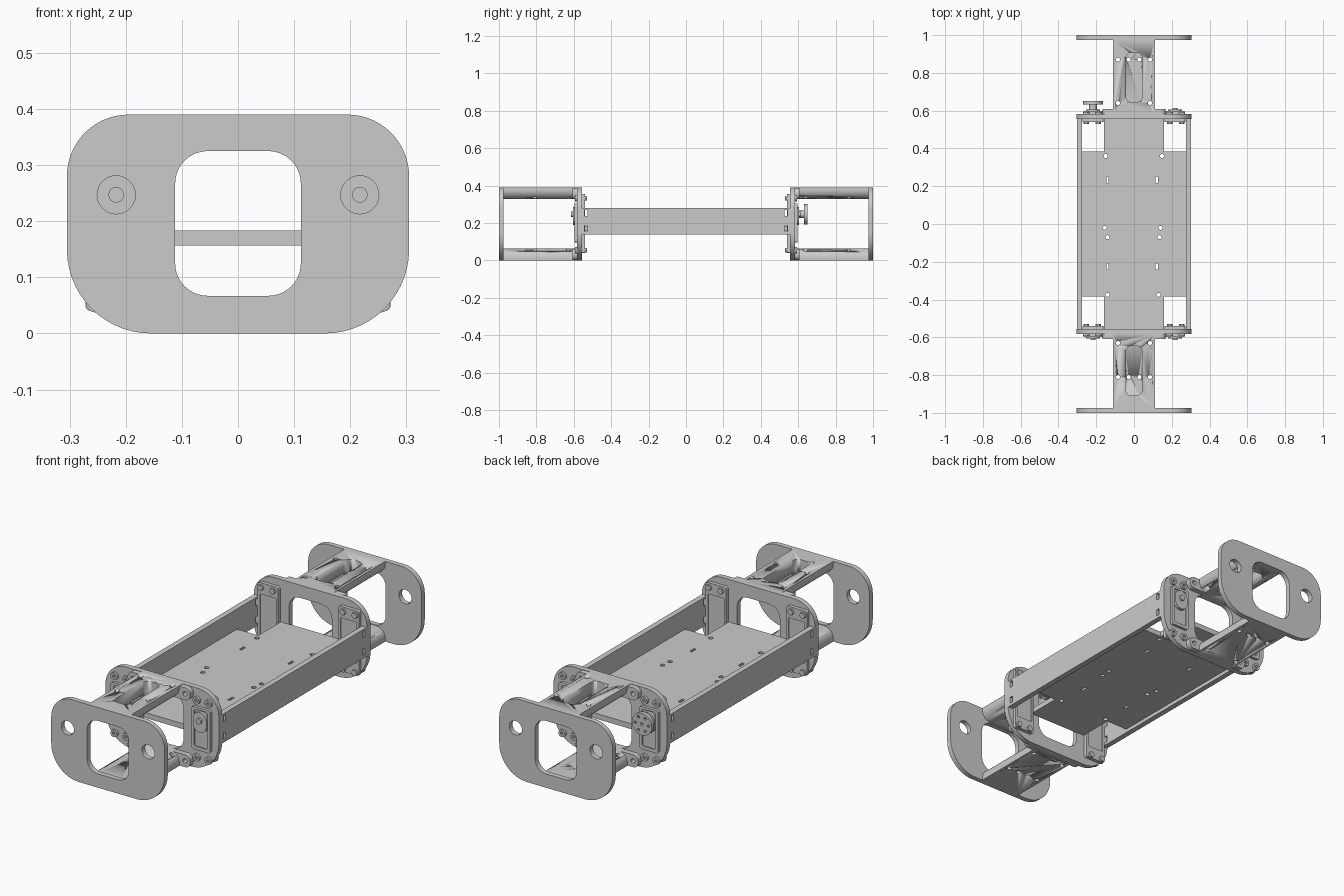
import bpy, bmesh, math
from mathutils import Matrix, Vector

if "Cube" in bpy.data.objects:
    bpy.data.objects.remove(bpy.data.objects["Cube"])

AXES = {  # local u, v, w directions for each drawing plane
    'XY': ((1, 0, 0), (0, 1, 0), (0, 0, 1)),
    'XZ': ((1, 0, 0), (0, 0, 1), (0, 1, 0)),
    'YZ': ((0, 1, 0), (0, 0, 1), (1, 0, 0)),
}


def rrect(u0, u1, v0, v1, r=0.0, r_low=None, n=10):
    """Rounded rectangle outline, optional other radius for the lower corners."""
    r_low = r if r_low is None else r_low
    pts = []
    for su, sv, a0 in ((1, 1, 0), (-1, 1, 90), (-1, -1, 180), (1, -1, 270)):
        rad = r if sv > 0 else r_low
        u, v = (u1 if su > 0 else u0), (v1 if sv > 0 else v0)
        if rad < 1e-4:
            pts.append((u, v))
            continue
        for i in range(n + 1):
            a = math.radians(a0 + 90 * i / n)
            pts.append((u - su * rad + rad * math.cos(a), v - sv * rad + rad * math.sin(a)))
    return pts


def circ(u, v, r, n=20):
    return [(u + r * math.cos(2 * math.pi * i / n), v + r * math.sin(2 * math.pi * i / n)) for i in range(n)]


def extrude(name, loops, plane, a, b):
    """Extrude an outline with holes between a and b along the plane normal."""
    lo, hi = min(a, b), max(a, b)
    cu = bpy.data.curves.new(name, 'CURVE')
    cu.dimensions, cu.fill_mode, cu.extrude = '2D', 'BOTH', (hi - lo) / 2
    for pts in loops:
        sp = cu.splines.new('POLY')
        sp.points.add(len(pts) - 1)
        for p, (u, v) in zip(sp.points, pts):
            p.co = (u, v, 0, 1)
        sp.use_cyclic_u = True
    tmp = bpy.data.objects.new(name, cu)
    bpy.context.collection.objects.link(tmp)
    dg = bpy.context.evaluated_depsgraph_get()
    me = bpy.data.meshes.new_from_object(tmp.evaluated_get(dg))
    bpy.data.objects.remove(tmp)
    m = Matrix(AXES[plane]).transposed().to_4x4()
    m.translation = Vector(AXES[plane][2]) * (lo + hi) / 2
    me.transform(m)
    bm = bmesh.new()
    bm.from_mesh(me)
    bmesh.ops.remove_doubles(bm, verts=bm.verts, dist=1e-5)
    bmesh.ops.recalc_face_normals(bm, faces=bm.faces)
    bm.to_mesh(me)
    bm.free()
    ob = bpy.data.objects.new(name, me)
    bpy.context.collection.objects.link(ob)
    bpy.ops.object.select_all(action='DESELECT')
    ob.select_set(True)
    bpy.context.view_layer.objects.active = ob
    bpy.ops.object.shade_smooth_by_angle(angle=math.radians(30))
    return ob


def cut(ob, cutters):
    for c in cutters:
        md = ob.modifiers.new('cut', 'BOOLEAN')
        md.operation, md.solver, md.object = 'DIFFERENCE', 'EXACT', c
        bpy.context.view_layer.objects.active = ob
        bpy.ops.object.modifier_apply(modifier=md.name)
        bpy.data.objects.remove(c)


AX = 0.217   # servo axis x
AZ = 0.247   # servo axis z

# deck with corner notches, screw holes and strap slots
deck = [(-.16, -.56), (.16, -.56), (.16, -.385), (.275, -.385), (.275, .385), (.16, .385),
        (.16, .56), (-.16, .56), (-.16, .385), (-.275, .385), (-.275, -.385), (-.16, -.385)]
holes = [circ(x, y, .011, 12) for x, y in ((-.15, .36), (.148, .36), (-.155, -.02), (.14, -.02),
                                           (-.14, -.07), (.135, -.07), (-.14, -.375), (.13, -.375))]
slots = [rrect(x - .006, x + .006, y - .017, y + .017) for x in (-.14, .12) for y in (-.225, .235)]
extrude('deck', [deck] + holes + slots, 'XY', .157, .183)

# side rails with slots near the ends
for s in (-1, 1):
    sl = [rrect(y - .008, y + .008, z - .016, z + .016) for y in (-.535, .535) for z in (.255, .17)]
    extrude('side_rail', [rrect(-.575, .575, .14, .28)] + sl, 'YZ', s * .276, s * .303)

for e in (-1, 1):
    label = 'front' if e < 0 else 'back'
    # outer end plate
    extrude(label + '_end_plate',
            [rrect(-.305, .305, 0, .39, .11, .15, 14), rrect(-.112, .112, .067, .325, .058)]
            + [circ(x, AZ, .034, 28) for x in (-AX, AX)], 'XZ', e * .975, e * 1.0)
    # inner bulkhead, open around the servos
    extrude(label + '_bulkhead',
            [rrect(-.305, .305, 0, .39, .11, .15, 14), rrect(-.115, .115, .064, .328, .058)]
            + [rrect(x - .046, x + .046, .1, .3, .006) for x in (-AX, AX)], 'XZ', e * .557, e * .583)

    # beams joining bulkhead and end plate
    for top in (True, False):
        prof = rrect(-.11, .11, .328, .39, 0, .05) if top else rrect(-.11, .11, 0, .064, .05, 0)
        part = label + ('_top_beam' if top else '_bottom_beam')
        beam = extrude(part, [prof], 'XZ', e * .58, e * .976)
        far, near = (.87, .64) if e > 0 else (.81, .63)
        spots = [(x, y) for x in (-.085, .085) for y in (far, near)]
        if not top:
            spots += [(-.028, far), (.028, far)]
        cs = [extrude('cutter', [circ(x, e * y, .011, 16)], 'XY', -.1, .5) for x, y in spots]
        if top:
            y0, y1 = sorted((e * .645, e * .908))
            cs.append(extrude('cutter', [rrect(-.043, .043, y0, y1, .03)], 'XY', .3, .5))
        cut(beam, cs)
        # flange with bolt ears at the root of the beam
        z0, z1 = (.328, .388) if top else (.002, .062)
        extrude(label + '_beam_flange',
                [rrect(-.168, .168, z0, z1, .027)]
                + [circ(x, (z0 + z1) / 2, .011, 14) for x in (-.14, .14)], 'XZ', e * .58, e * .608)

    for s in (-1, 1):
        x = s * AX
        # mounting plate behind each servo
        extrude('servo_mount', [rrect(x - .055, x + .055, .04, .355, .01),
                                rrect(x - .044, x + .044, .1, .3, .004)], 'XZ', e * .54, e * .558)
        # servo case, raised rim and output
        extrude('servo_case', [rrect(x - .044, x + .044, .102, .298, .006)], 'XZ', e * .545, e * .59)
        extrude('servo_rim', [rrect(x - .05, x + .05, .096, .304, .012),
                              rrect(x - .036, x + .036, .112, .292, .01)], 'XZ', e * .58, e * .597)
        extrude('servo_cap', [rrect(x - .036, x + .036, .19, .287, .034)], 'XZ', e * .588, e * .605)
        extrude('servo_shaft', [circ(x, AZ, .014, 16)], 'XZ', e * .6, e * .615)
        # screws above and below each servo, showing on both faces
        for dx in (-.028, .036) if s > 0 else (-.036, .028):
            for z in (.055, .333):
                extrude('screw_head', [circ(x + dx, z, .018, 16), circ(x + dx, z, .008, 6)],
                        'XZ', e * .58, e * .594)
                extrude('screw_nut', [circ(x + dx, z, .015, 6)], 'XZ', e * .53, e * .542)

# round horn fitted to one servo only
extrude('horn_hub', [circ(-AX, AZ, .02, 20)], 'XZ', .6, .636)
ring = [circ(-AX + .036 * math.cos(a * math.pi / 3), AZ + .036 * math.sin(a * math.pi / 3), .007, 10) for a in range(6)]
extrude('horn_disc', [circ(-AX, AZ, .054, 32), circ(-AX, AZ, .008, 12)] + ring, 'XZ', .632, .65)
